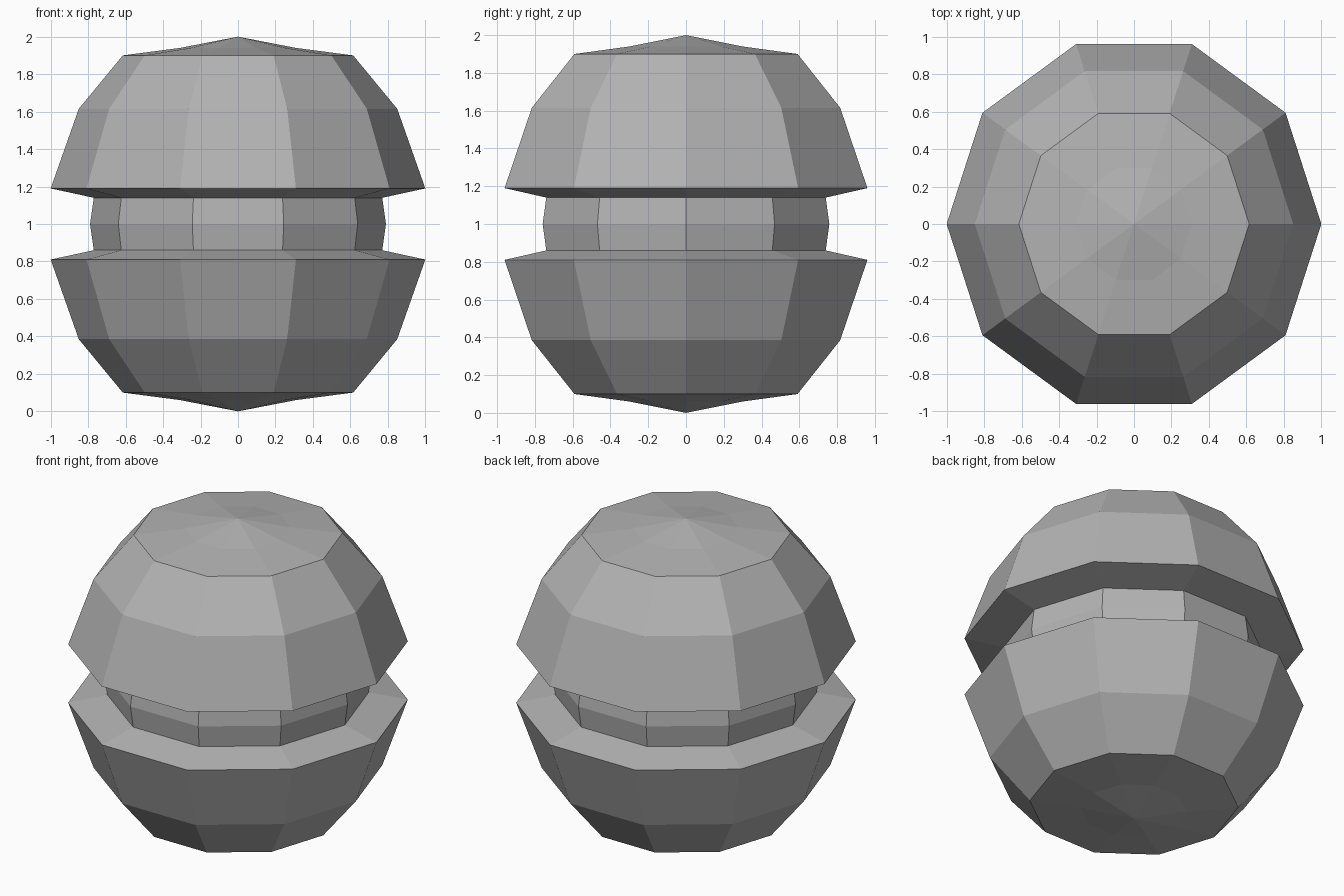
import bpy, bmesh, math

cube = bpy.data.objects.get("Cube")
if cube:
    bpy.data.objects.remove(cube, do_unlink=True)

SIDES = 10
Y_SCALE = 1.01
MID_Z = 1.0

# Single plain grey
grey = bpy.data.materials.new("mid_grey")
grey.use_nodes = True
colour = (0.45, 0.45, 0.45, 1.0)
grey.diffuse_color = colour
grey.node_tree.nodes["Principled BSDF"].inputs["Base Color"].default_value = colour


def lathe(name, profile):
    """Spin (radius, z) points, listed bottom to top, into a flat ten-sided part."""
    bm = bmesh.new()
    rings = []
    for r, z in profile:
        if r == 0:
            rings.append([bm.verts.new((0, 0, z))] * SIDES)
            continue
        ring = []
        for i in range(SIDES):
            a = 2 * math.pi * i / SIDES
            ring.append(bm.verts.new((r * math.cos(a), r * math.sin(a) * Y_SCALE, z)))
        rings.append(ring)
    for low, high in zip(rings, rings[1:]):
        for i in range(SIDES):
            j = (i + 1) % SIDES
            corners = [low[i], low[j], high[j], high[i]]
            bm.faces.new(list(dict.fromkeys(corners)))
    mesh = bpy.data.meshes.new(name)
    bm.to_mesh(mesh)
    bm.free()
    mesh.materials.append(grey)
    obj = bpy.data.objects.new(name, mesh)
    bpy.context.collection.objects.link(obj)
    return obj


# Domed half shell: sloped lip, outer wall, shallow pointed cap
half = [(0.77, 1.14), (1.0, 1.19), (0.85, 1.615), (0.615, 1.90), (0.31, 1.94), (0, 2.0)]
lathe("upper_shell", half)
lathe("lower_shell", [(r, 2 * MID_Z - z) for r, z in reversed(half)])

# Recessed band joining the two shells
lathe("core_band", [(0.77, 0.86), (0.79, MID_Z), (0.77, 1.14)])
